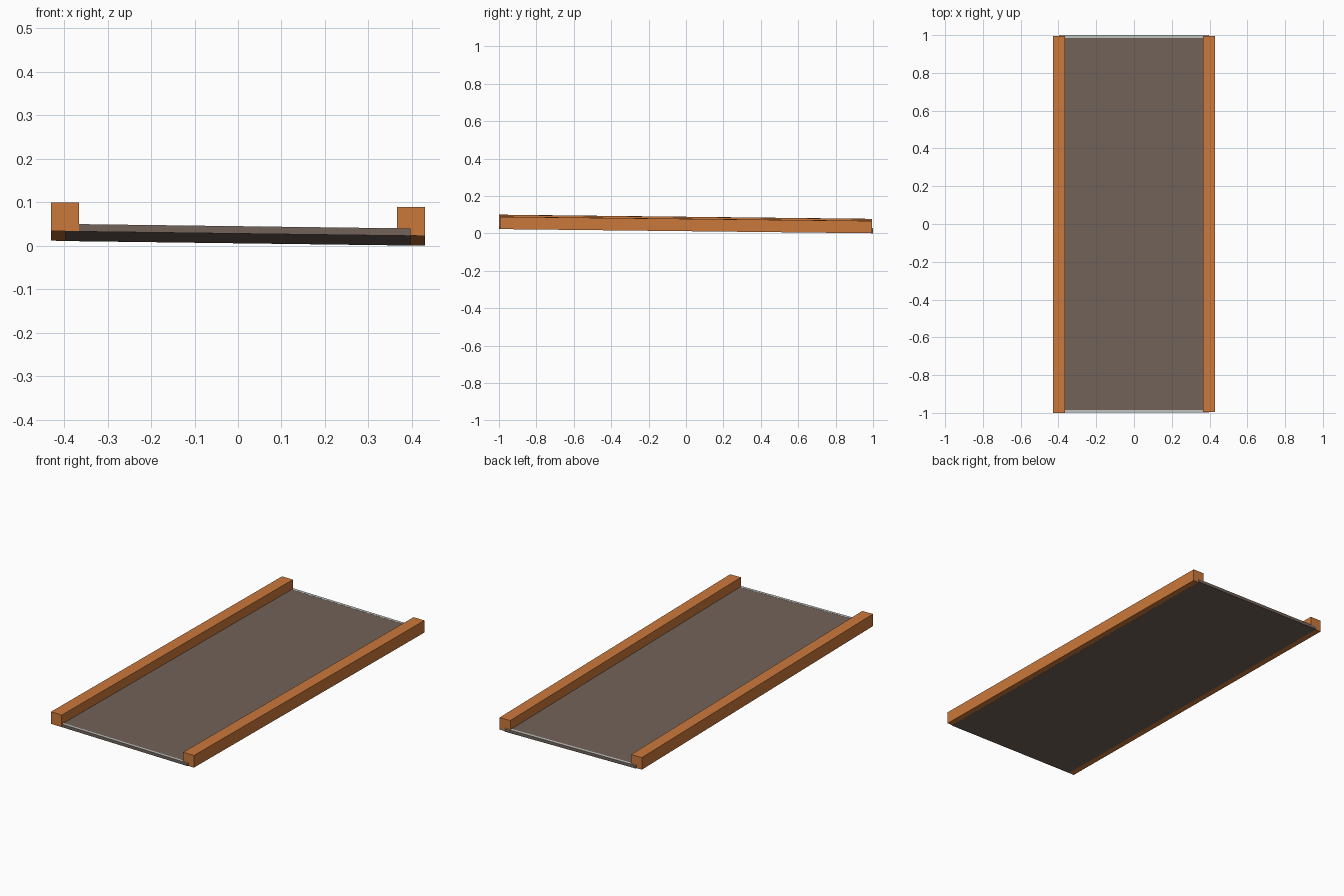
import bpy
import bmesh
from mathutils import Matrix, Vector

cube = bpy.data.objects.get("Cube")
if cube:
    bpy.data.objects.remove(cube, do_unlink=True)


def material(name, rgb):
    mat = bpy.data.materials.new(name)
    mat.use_nodes = True
    mat.diffuse_color = (*rgb, 1)
    mat.node_tree.nodes["Principled BSDF"].inputs["Base Color"].default_value = (*rgb, 1)
    return mat


orange = material("orange_wood", (0.60, 0.19, 0.045))
brown = material("grey_brown", (0.17, 0.122, 0.10))
pale = material("pale_grey", (0.52, 0.55, 0.52))

# The whole platform leans slightly down to the right and to the back
TILT = Matrix(((1, 0, 0, 0),
               (0, 1, 0, 0),
               (-0.0130, -0.0112, 1, 0.0172),
               (0, 0, 0, 1)))


def box(name, low, high, mat):
    low, high = Vector(low), Vector(high)
    bm = bmesh.new()
    bmesh.ops.create_cube(bm, size=1)
    bmesh.ops.scale(bm, vec=high - low, verts=bm.verts)
    bmesh.ops.translate(bm, vec=(low + high) / 2, verts=bm.verts)
    bmesh.ops.transform(bm, matrix=TILT, verts=bm.verts)
    mesh = bpy.data.meshes.new(name)
    bm.to_mesh(mesh)
    bm.free()
    mesh.materials.append(mat)
    obj = bpy.data.objects.new(name, mesh)
    bpy.context.collection.objects.link(obj)
    return obj


# Deck panel, with its edges running under the rails
THICK = 0.016
box("deck_panel", (-0.397, -0.999, -0.0004), (0.397, 1, THICK), brown)

# Side rails
box("rail_minus_x", (-0.43, -1, 0), (-0.365, 0.995, 0.066), orange)
box("rail_plus_x", (0.365, -0.995, 0), (0.43, 0.995, 0.066), orange)

# Thin pale edging on top of each end of the deck
box("front_edging", (-0.397, -0.999, THICK), (0.397, -0.985, THICK + 0.0006), pale)
box("back_edging", (-0.397, 0.985, THICK), (0.397, 1, THICK + 0.0006), pale)
